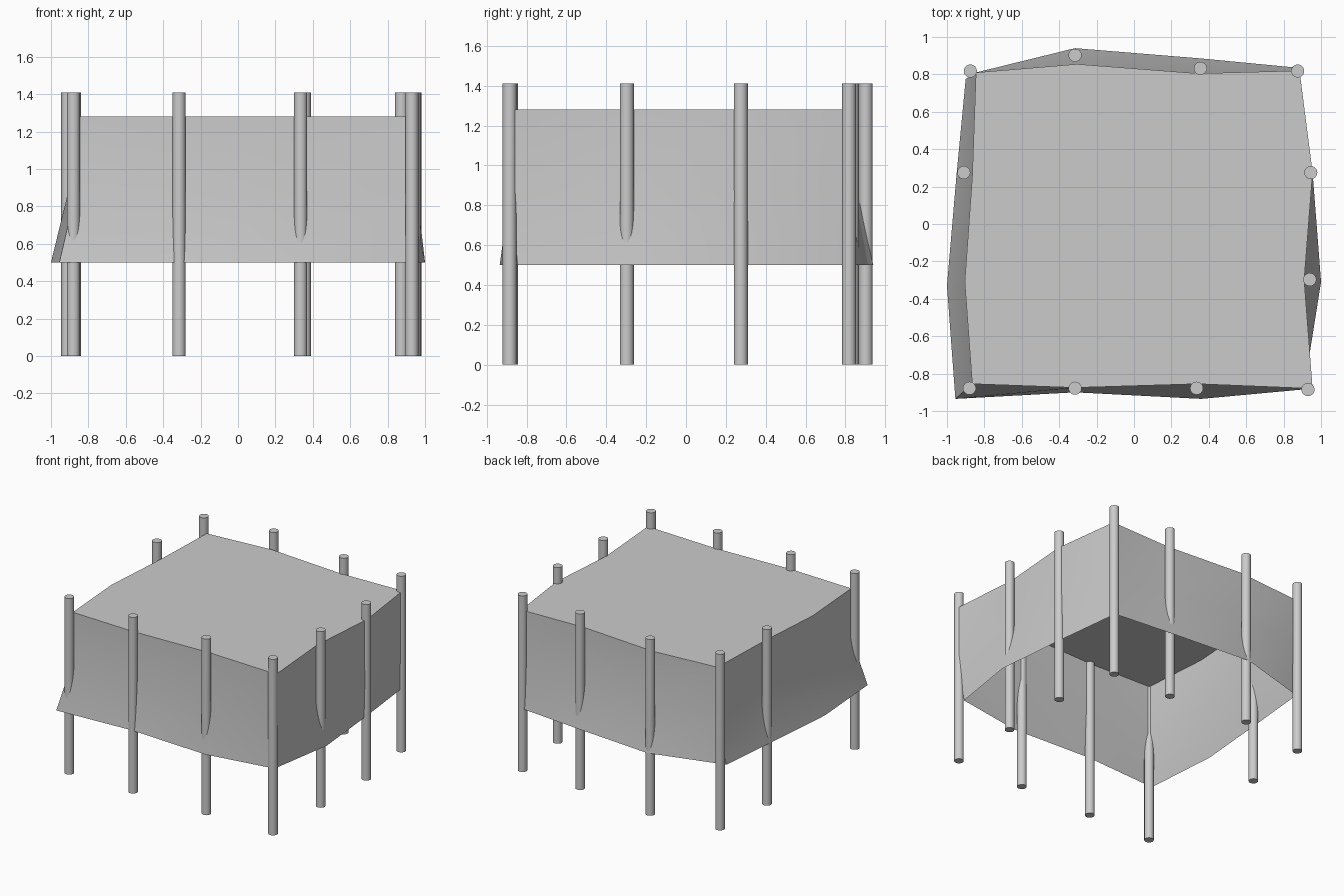
import bpy, bmesh
from math import radians

if "Cube" in bpy.data.objects:
    bpy.data.objects.remove(bpy.data.objects["Cube"])

TOP_Z, MID_Z, HEM_Z = 1.28, 0.89, 0.5
POST_R, POST_H = 0.035, 1.41

# Outlines run counter-clockwise from the front left corner
top = [(-0.865, -0.855), (-0.315, -0.875), (0.34, -0.855), (0.955, -0.88),
       (0.91, -0.30), (0.955, 0.275), (0.885, 0.82), (0.345, 0.805),
       (-0.305, 0.855), (-0.845, 0.81), (-0.865, 0.25), (-0.905, -0.31)]
hem = [(-0.955, -0.935), (-0.315, -0.90), (0.36, -0.935), (0.915, -0.845),
       (1.0, -0.31), (0.945, 0.275), (0.88, 0.835), (0.36, 0.885),
       (-0.315, 0.94), (-0.90, 0.775), (-0.95, 0.25), (-1.0, -0.33)]
posts = [(-0.88, -0.878), (-0.315, -0.878), (0.335, -0.878), (0.93, -0.885),
         (0.94, -0.297), (0.945, 0.275), (0.875, 0.818), (0.355, 0.832),
         (-0.315, 0.902), (-0.875, 0.818), (-0.91, 0.275)]


def smooth(obj):
    bpy.ops.object.select_all(action='DESELECT')
    obj.select_set(True)
    bpy.context.view_layer.objects.active = obj
    bpy.ops.object.shade_smooth_by_angle(angle=radians(30))


# Draped cover: flat roof and a skirt that flares below its middle, open underneath
bm = bmesh.new()
rings = [[bm.verts.new((x, y, z)) for x, y in pts]
         for pts, z in ((hem, HEM_Z), (top, MID_Z), (top, TOP_Z))]
n = len(top)
for low, high in zip(rings, rings[1:]):
    for i in range(n):
        j = (i + 1) % n
        bm.faces.new((low[i], low[j], high[j], high[i]))
bm.faces.new(rings[-1])
mesh = bpy.data.meshes.new("draped_cover")
bm.to_mesh(mesh)
bm.free()
cover = bpy.data.objects.new("draped_cover", mesh)
bpy.context.collection.objects.link(cover)
smooth(cover)

# Round posts around the edge
for i, (x, y) in enumerate(posts):
    bpy.ops.mesh.primitive_cylinder_add(vertices=24, radius=POST_R, depth=POST_H,
                                        location=(x, y, POST_H / 2))
    post = bpy.context.object
    post.name = f"post_{i + 1}"
    smooth(post)
